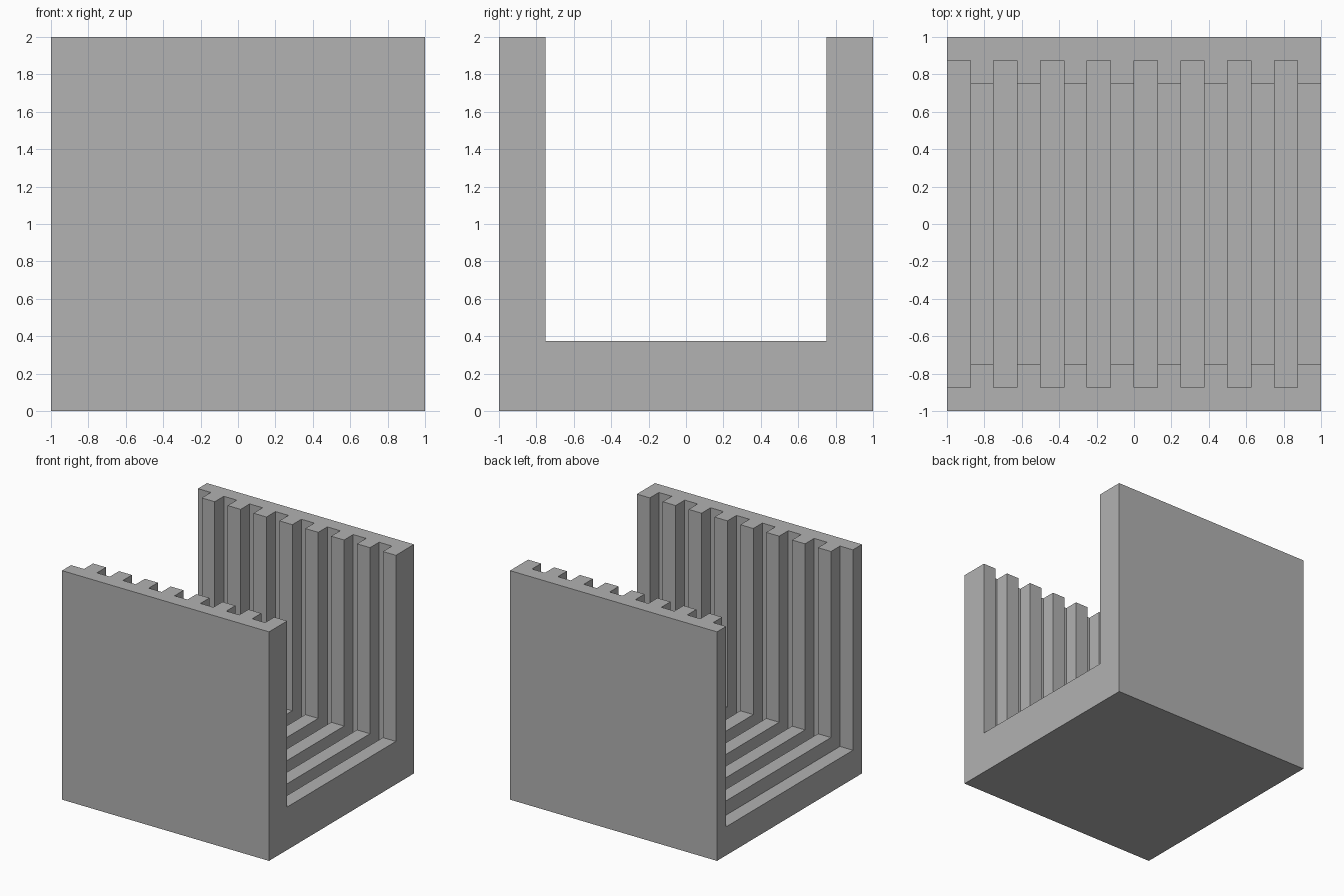
import bpy
import bmesh

cube = bpy.data.objects.get("Cube")
if cube:
    bpy.data.objects.remove(cube, do_unlink=True)

GROOVES = 8
PITCH = 2 / GROOVES      # one groove plus one rib
WALL = 0.125             # wall thickness behind a groove
RIB = 0.125              # how far ribs stand out
FLOOR = 0.25             # floor thickness under a groove
OVER = 0.1               # overshoot of the cutters

grey = bpy.data.materials.new("plain grey")
grey.use_nodes = True
colour = (0.445, 0.445, 0.445, 1)
grey.diffuse_color = colour
grey.node_tree.nodes["Principled BSDF"].inputs["Base Color"].default_value = colour


def add_box(bm, x, y, z):
    """Add a box spanning the given (low, high) ranges."""
    verts = bmesh.ops.create_cube(bm, size=1)["verts"]
    for v in verts:
        v.co = [lo + (c + 0.5) * (hi - lo) for c, (lo, hi) in zip(v.co, (x, y, z))]


def make_object(name, boxes):
    bm = bmesh.new()
    for box in boxes:
        add_box(bm, *box)
    mesh = bpy.data.meshes.new(name)
    bm.to_mesh(mesh)
    bm.free()
    mesh.materials.append(grey)
    obj = bpy.data.objects.new(name, mesh)
    bpy.context.collection.objects.link(obj)
    return obj


# Solid block
block = make_object("grooved_channel_block", [((-1, 1), (-1, 1), (0, 2))])

# Wide channel between the rib faces
half = 1 - WALL - RIB
cavity = make_object("channel_cutter", [
    ((-1 - OVER, 1 + OVER), (-half, half), (FLOOR + RIB, 2 + OVER))])

# Evenly spaced grooves down both walls and across the floor
half = 1 - WALL
slots = []
for i in range(GROOVES):
    left = -1 + i * PITCH
    start = left - OVER if i == 0 else left
    slots.append(((start, left + PITCH / 2), (-half, half), (FLOOR, 2 + OVER)))
grooves = make_object("groove_cutter", slots)

# Cut the block, keep the result and drop the cutters
for cutter in (cavity, grooves):
    cutter.hide_render = True
    mod = block.modifiers.new(cutter.name, "BOOLEAN")
    mod.operation = "DIFFERENCE"
    mod.solver = "EXACT"
    mod.object = cutter

bpy.context.view_layer.update()
cut = block.evaluated_get(bpy.context.evaluated_depsgraph_get())
result = bpy.data.meshes.new_from_object(cut)
block.modifiers.clear()
block.data = result
for cutter in (cavity, grooves):
    bpy.data.objects.remove(cutter, do_unlink=True)
